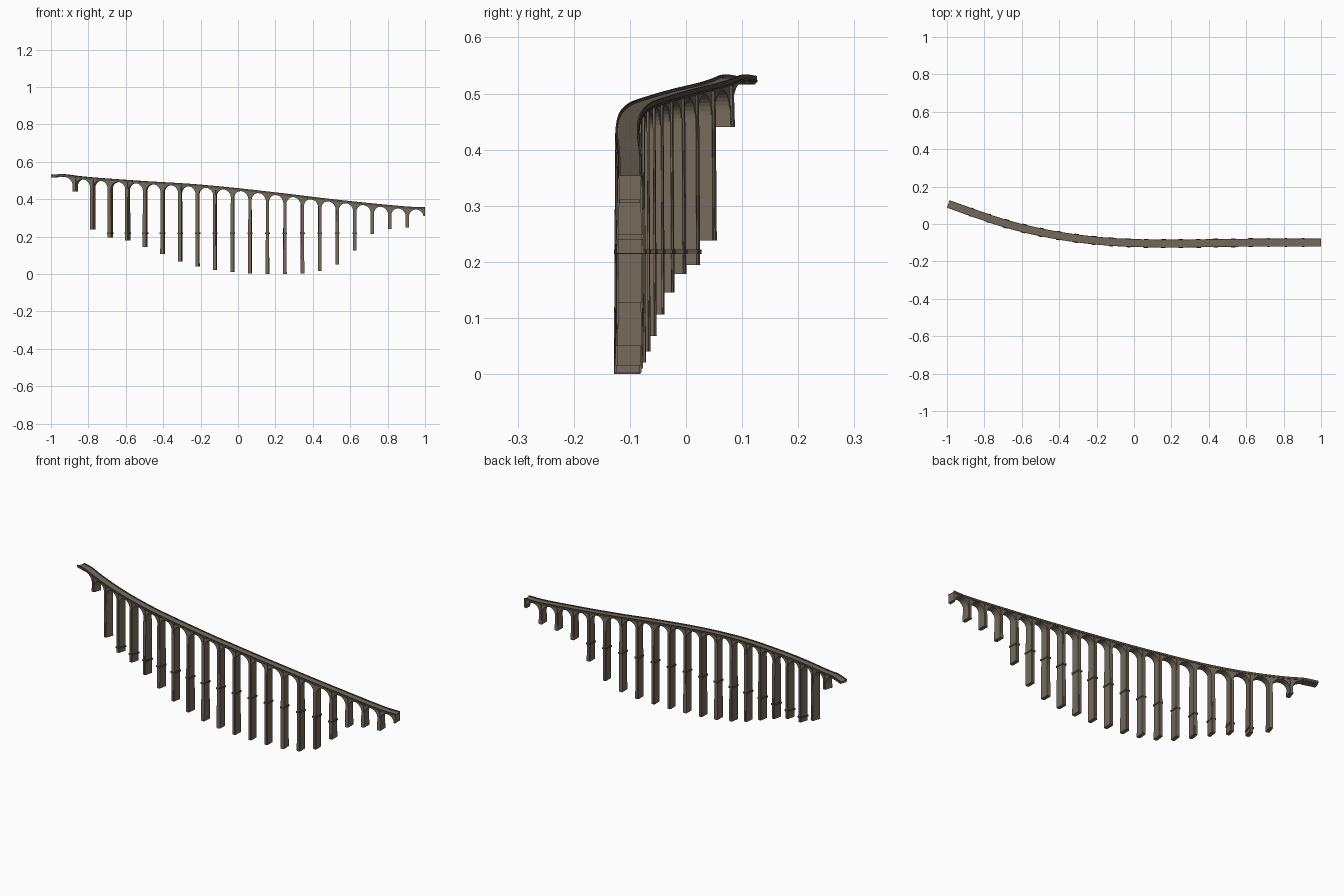
import bpy, math

cube = bpy.data.objects.get("Cube")
if cube:
    bpy.data.objects.remove(cube, do_unlink=True)


def material(name, rgb):
    m = bpy.data.materials.new(name)
    m.use_nodes = True
    m.diffuse_color = (*rgb, 1)
    m.node_tree.nodes["Principled BSDF"].inputs["Base Color"].default_value = (*rgb, 1)
    return m


STONE = material("brown stone", (0.18, 0.147, 0.105))
DARK = material("dark weathered stone", (0.09, 0.074, 0.053))

# Plan curve (x, y) and parapet height line (x, z)
PLAN = [(-1, .110), (-.87, .063), (-.69, .003), (-.51, -.042), (-.32, -.075),
        (-.13, -.095), (.05, -.103), (.24, -.1047), (.43, -.102), (.62, -.100), (1, -.100)]
RISE = [(-1, .531), (-.93, .534), (-.87, .526), (-.78, .517), (-.5, .497), (-.25, .482),
        (0, .459), (.25, .431), (.5, .401), (.75, .375), (.92, .360), (1, .359)]


def smooth(pts, x):
    """Cubic interpolation through the points."""
    i = max(k for k in range(len(pts) - 1) if k == 0 or pts[k][0] <= x)

    def slope(k):
        a, b = pts[max(k - 1, 0)], pts[min(k + 1, len(pts) - 1)]
        return (b[1] - a[1]) / (b[0] - a[0])
    (x0, y0), (x1, y1) = pts[i], pts[i + 1]
    h = x1 - x0
    t = (x - x0) / h
    return ((2*t**3 - 3*t*t + 1) * y0 + (t**3 - 2*t*t + t) * h * slope(i)
            + (3*t*t - 2*t**3) * y1 + (t**3 - t*t) * h * slope(i + 1))


def place(x, along, across, z):
    """Point in the frame of the plan curve at x."""
    e = 0.005
    a = math.atan((smooth(PLAN, min(x + e, 1)) - smooth(PLAN, max(x - e, -1)))
                  / (min(x + e, 1) - max(x - e, -1)))
    c, s = math.cos(a), math.sin(a)
    return (x + along * c - across * s, smooth(PLAN, x) + along * s + across * c, z)


def build(name, verts, faces, mat):
    me = bpy.data.meshes.new(name)
    me.from_pydata(verts, [], faces)
    me.materials.append(mat)
    ob = bpy.data.objects.new(name, me)
    bpy.context.collection.objects.link(ob)
    return ob


def loft(name, rings, mat):
    """Skin a list of equal closed rings and cap both ends."""
    n = len(rings[0])
    verts = [p for r in rings for p in r]
    faces = [(k*n + j, k*n + (j + 1) % n, k*n + n + (j + 1) % n, k*n + n + j)
             for k in range(len(rings) - 1) for j in range(n)]
    faces += [tuple(reversed(range(n))), tuple(range(len(verts) - n, len(verts)))]
    return build(name, verts, faces, mat)


def strip(name, xs, t0, t1, top, bottom, mat):
    """Beam following the bridge; top and bottom are depths below the parapet line."""
    rings = []
    for x in xs:
        z = smooth(RISE, x)
        rings.append([place(x, 0, t, z - d) for t, d in
                      ((t0, bottom(x)), (t0, top(x)), (t1, top(x)), (t1, bottom(x)))])
    return loft(name, rings, mat)


def block(name, x, half_len, half_wid, z0, z1, mat, taper=1.0, shift=0.0):
    rings = [[place(x, shift + a * half_len * k, b * half_wid * k, z)
              for a, b in ((-1, -1), (1, -1), (1, 1), (-1, 1))]
             for z, k in ((z0, 1), (z1, taper))]
    return loft(name, rings, mat)


def const(v):
    return lambda x: v


# Deck, string courses and parapets
START, END = -.993, 1.0
path = [START + (END - START) * i / 100 for i in range(101)]
strip("deck", path, -.019, .019, const(.005), const(.013), STONE)
for side, name in ((-1, "right"), (1, "left")):
    a, b = sorted((side * .0172, side * .0202))
    strip("parapet_" + name, path, a, b, const(0), const(.0075), DARK)
    a, b = sorted((side * .0185, side * .0212))
    strip("cornice_" + name, path, a, b, const(.0075), const(.011), DARK)

# Pier positions with foot heights
FEET = [.440, .238, .194, .178, .145, .106, .068, .040, .021, .010, .003, 0, 0,
        .003, .015, .050, .127, .215, .240, .248]
STEP = (.905 + .87) / (len(FEET) - 1)
PIERS = [-.87 + STEP * i for i in range(len(FEET))]
HALF = .0085
RADIUS = STEP / 2 - HALF

# Piers with side pilasters and a collar on the tall ones
for i, (x, foot) in enumerate(zip(PIERS, FEET)):
    top = smooth(RISE, x) - .012
    block("pier_%d" % i, x, HALF + .001, .0212, foot, top - .035, STONE, .92)
    block("pier_head_%d" % i, x, HALF, .0185, top - .036, top, STONE)
    block("pilaster_%d" % i, x, .0055, .0238, foot, top, STONE, .91)
    if foot < .2:
        block("collar_%d" % i, x, HALF + .0035, .0240, .214, .222, DARK)

# Arches: round undersides between the piers
for i in range(len(PIERS)):
    first = PIERS[i]
    last = PIERS[i + 1] if i + 1 < len(PIERS) else END
    mid = (first + last) / 2
    r = (last - first) / 2 - HALF
    xs = [mid - r * math.cos(math.pi * k / 16) for k in range(17)]

    def intrados(x, mid=mid, r=r):
        return .0145 + .040 * (1 - math.sqrt(max(0, 1 - ((x - mid) / r) ** 2)))
    strip("arch_%d" % i, xs, -.0182, .0182, const(.0125), intrados, STONE)

# Half arch and approach slab at the upper end
xs = [PIERS[0] - HALF - RADIUS * (1 - math.cos(math.pi * k / 16)) for k in range(9)]
xs.reverse()


def half_arch(x):
    u = (x - xs[0]) / RADIUS
    return .0145 + .040 * (1 - math.sqrt(max(0, 1 - u * u)))


strip("end_half_arch", xs, -.0182, .0182, const(.0125), half_arch, STONE)
strip("approach_slab", [START, -.96, -.93], -.0175, .0175, const(.0125), const(.0155), STONE)

# Half pier at the lower end
end_top = smooth(RISE, 1) - .011
block("end_pier", 1, .0045, .0195, .310, end_top, STONE, 1, -.0045)
